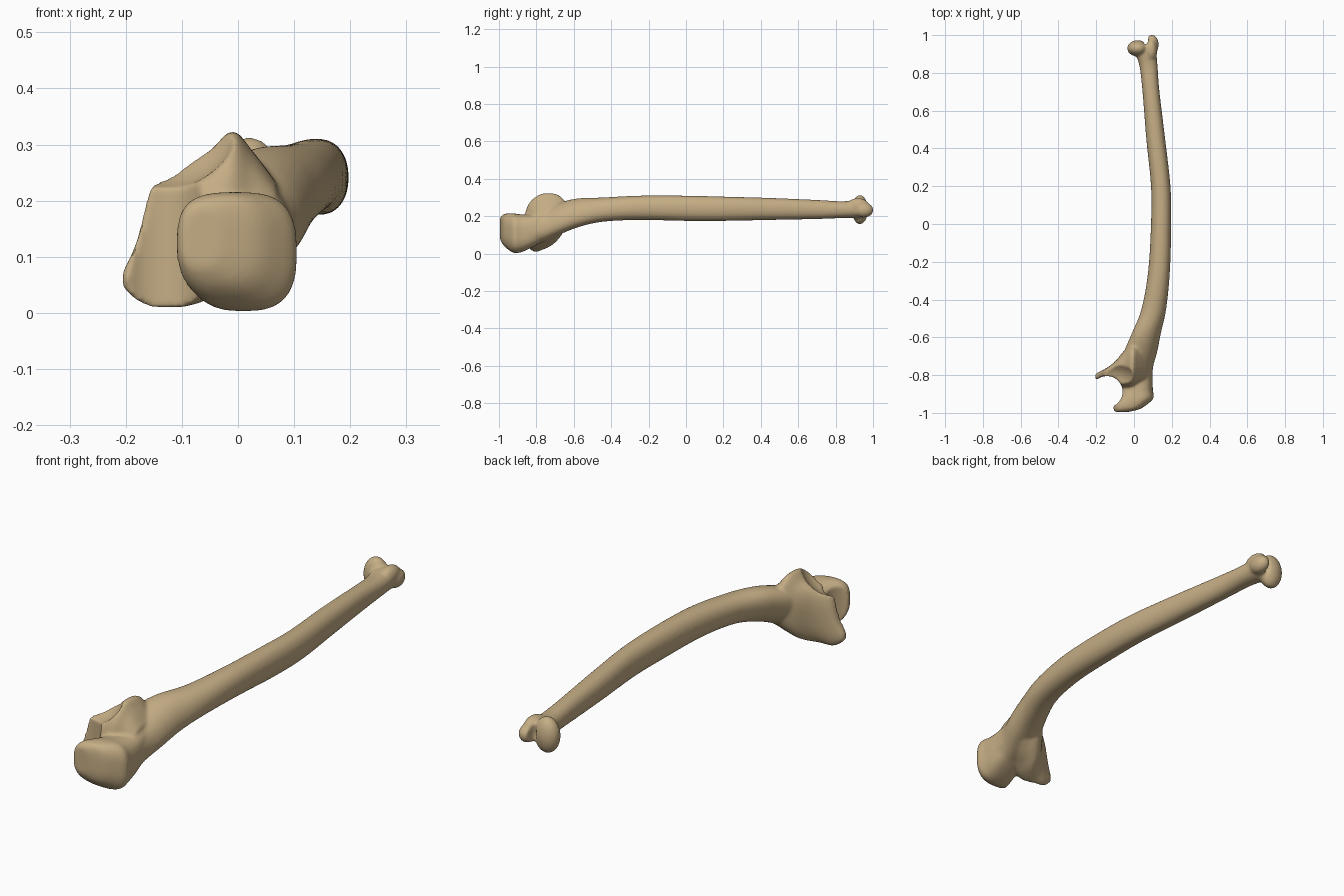
import bpy, bmesh, math
from mathutils import Vector

old = bpy.data.objects.get("Cube")
if old:
    bpy.data.objects.remove(old, do_unlink=True)

bone_mat = bpy.data.materials.new("tan bone")
bone_mat.use_nodes = True
TAN = (0.56, 0.42, 0.235, 1)
bone_mat.diffuse_color = TAN
bone_mat.node_tree.nodes["Principled BSDF"].inputs["Base Color"].default_value = TAN
SIDES = 32


def spline(rows, steps):
    """Smooth in-between rows."""
    out = []
    for i in range(len(rows) - 1):
        a, b, c, d = (rows[max(0, min(len(rows) - 1, i + k))] for k in (-1, 0, 1, 2))
        for s in range(steps):
            t = s / steps
            out.append([q + t * ((r - p) / 2 + t * (p - 2.5 * q + 2 * r - w / 2
                        + t * (1.5 * (q - r) + (w - p) / 2))) for p, q, r, w in zip(a, b, c, d)])
    return out + [rows[-1]]


def make_object(name, bm):
    bmesh.ops.recalc_face_normals(bm, faces=bm.faces)
    mesh = bpy.data.meshes.new(name)
    bm.to_mesh(mesh)
    bm.free()
    ob = bpy.data.objects.new(name, mesh)
    bpy.context.collection.objects.link(ob)
    mesh.materials.append(bone_mat)
    return ob


def loft(name, axis, rows, power=2.4, steps=5):
    """Rows: station, low and high of the other horizontal axis, low z, high z, lean."""
    bm = bmesh.new()
    rings = []
    for pos, lo, hi, z0, z1, lean in spline(rows, steps):
        ring = []
        for k in range(SIDES):
            a = math.tau * k / SIDES
            c, s = math.cos(a), math.sin(a)
            h = math.copysign(abs(c) ** (2 / power), c) * (hi - lo) / 2
            v = math.copysign(abs(s) ** (2 / power), s) * (z1 - z0) / 2
            across = (lo + hi) / 2 + h + lean * v
            z = (z0 + z1) / 2 + v
            ring.append(bm.verts.new((across, pos, z) if axis == "y" else (pos, across, z)))
        rings.append(ring)
    for r, q in zip(rings, rings[1:]):
        for k in range(SIDES):
            n = (k + 1) % SIDES
            bm.faces.new((r[k], r[n], q[n], q[k]))
    bm.faces.new(rings[0])
    bm.faces.new(rings[-1])
    return make_object(name, bm)


def ellipsoid(name, centre, radii):
    bm = bmesh.new()
    bmesh.ops.create_uvsphere(bm, u_segments=32, v_segments=20, radius=1)
    for v in bm.verts:
        v.co = Vector(centre) + Vector(v.co[i] * radii[i] for i in range(3))
    return make_object(name, bm)


# Long bowed shaft
shaft = loft("forearm_bone", "y", [
    (-0.84, -0.06, 0.10, 0.03, 0.20, 0),
    (-0.76, -0.05, 0.10, 0.065, 0.23, -0.1),
    (-0.68, -0.05, 0.12, 0.10, 0.27, -0.2),
    (-0.58, -0.01, 0.14, 0.14, 0.295, -0.2),
    (-0.45, 0.04, 0.17, 0.17, 0.30, -0.1),
    (-0.25, 0.075, 0.19, 0.18, 0.31, 0),
    (0.0, 0.09, 0.197, 0.175, 0.31, 0),
    (0.2, 0.09, 0.193, 0.175, 0.305, 0),
    (0.45, 0.065, 0.165, 0.18, 0.298, 0),
    (0.7, 0.045, 0.135, 0.185, 0.287, 0),
    (0.83, 0.03, 0.125, 0.19, 0.28, 0),
    (0.90, 0.01, 0.12, 0.19, 0.285, 0),
    (0.94, 0.01, 0.12, 0.195, 0.28, 0),
], power=2.2)

# Blunt block at the elbow end
elbow_block = loft("elbow_block", "y", [
    (-0.995, -0.10, -0.03, 0.08, 0.19, 0),
    (-0.98, -0.108, 0.03, 0.05, 0.208, 0),
    (-0.955, -0.108, 0.07, 0.025, 0.215, 0),
    (-0.92, -0.09, 0.104, 0.004, 0.215, 0),
    (-0.88, -0.075, 0.10, 0.008, 0.21, 0),
    (-0.82, -0.06, 0.098, 0.035, 0.21, 0),
    (-0.74, -0.04, 0.09, 0.08, 0.23, 0),
], power=2.8)

# Side process carrying the lower lip of the elbow joint
side_process = loft("side_process", "x", [
    (-0.205, -0.82, -0.795, 0.045, 0.075, 0),
    (-0.18, -0.83, -0.78, 0.022, 0.13, 0),
    (-0.15, -0.84, -0.765, 0.01, 0.235, 0),
    (-0.10, -0.86, -0.73, 0.01, 0.265, 0.1),
    (-0.05, -0.87, -0.67, 0.025, 0.29, 0.1),
    (-0.01, -0.86, -0.64, 0.05, 0.325, 0.1),
    (0.025, -0.84, -0.64, 0.07, 0.29, 0.1),
    (0.07, -0.82, -0.64, 0.10, 0.23, 0),
], power=2.5)

# Wrist end: round head, small pointed knob and a neck ridge
wrist_head = ellipsoid("wrist_head", (0.02, 0.93, 0.235), (0.056, 0.043, 0.078))
wrist_knob = ellipsoid("wrist_knob", (0.095, 0.95, 0.233), (0.036, 0.052, 0.04))
knob_ridge = ellipsoid("knob_ridge", (0.09, 0.92, 0.255), (0.034, 0.06, 0.042))

# Cutters: elbow joint hollow, upper joint facet, groove between head and knob
bm = bmesh.new()
bmesh.ops.create_cone(bm, cap_ends=True, segments=48, radius1=0.083, radius2=0.083, depth=0.6)
for v in bm.verts:
    v.co += Vector((-0.143, -0.888, 0.12))
cutters = [make_object("joint_hollow_cutter", bm),
           ellipsoid("upper_facet_cutter", (-0.135, -0.83, 0.365), (0.145, 0.125, 0.145)),
           ellipsoid("wrist_groove_cutter", (0.062, 0.99, 0.235), (0.014, 0.045, 0.09))]

# Fuse the parts into one solid, carve the joints, then soften
parts = [shaft, elbow_block, side_process, wrist_head, wrist_knob, knob_ridge]
bpy.ops.object.select_all(action="DESELECT")
for ob in parts:
    ob.select_set(True)
bpy.context.view_layer.objects.active = shaft
bpy.ops.object.join()


def remesh(name):
    mod = shaft.modifiers.new(name, "REMESH")
    mod.mode = "VOXEL"
    mod.voxel_size = 0.006
    mod.use_smooth_shade = True


remesh("fuse")
for cutter in cutters:
    cutter.hide_render = True
    cutter.hide_set(True)
    cut = shaft.modifiers.new(cutter.name, "BOOLEAN")
    cut.operation = "DIFFERENCE"
    cut.object = cutter
remesh("even_out")
soften = shaft.modifiers.new("soften", "SMOOTH")
soften.factor = 0.5
soften.iterations = 6
for mod in list(shaft.modifiers):
    bpy.ops.object.modifier_apply(modifier=mod.name)
for cutter in cutters:
    bpy.data.objects.remove(cutter, do_unlink=True)
bpy.ops.object.shade_smooth_by_angle(angle=math.radians(50))
